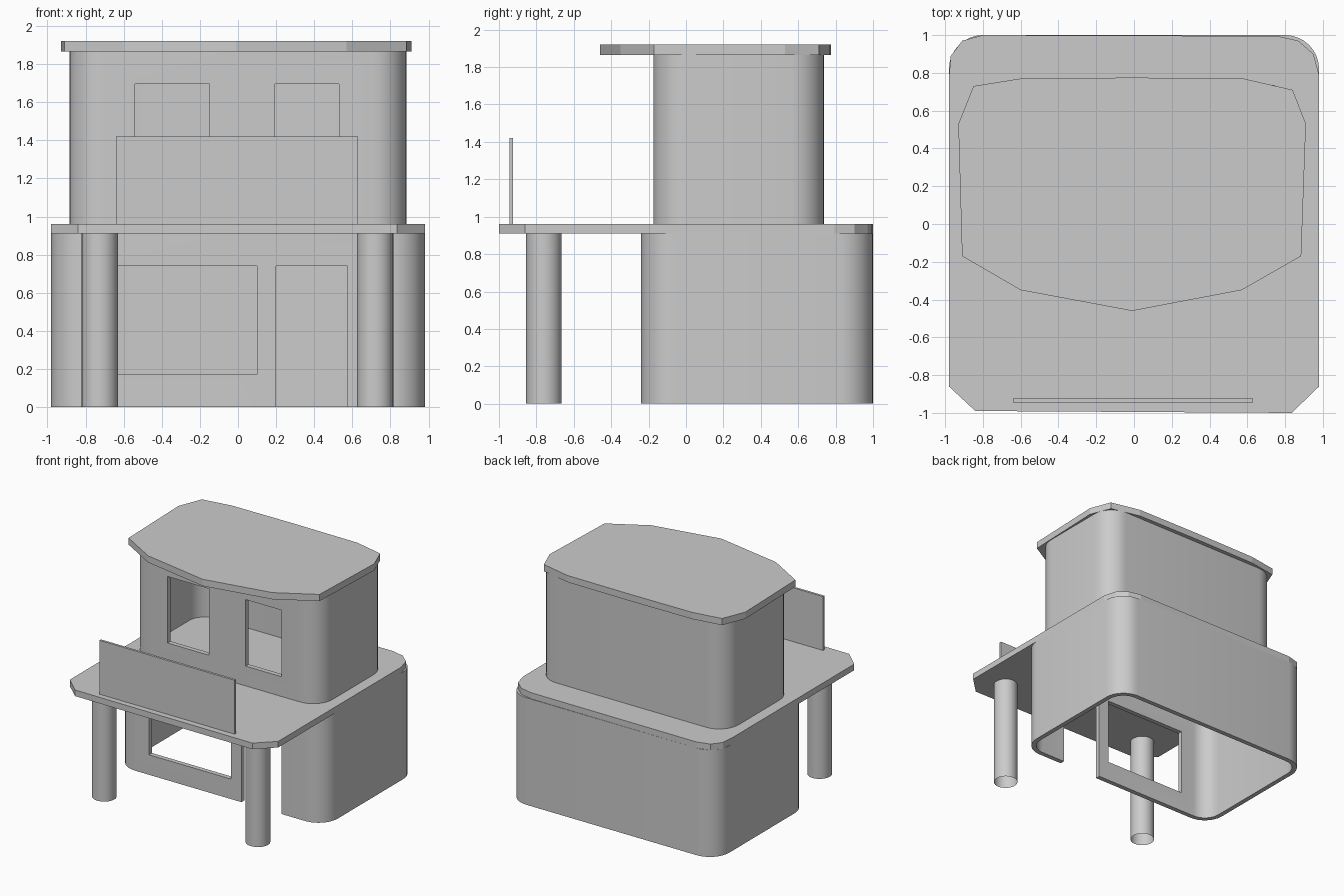
import bpy, bmesh, math

if "Cube" in bpy.data.objects:
    bpy.data.objects.remove(bpy.data.objects["Cube"])


def new_object(name, bm):
    bmesh.ops.recalc_face_normals(bm, faces=bm.faces)
    mesh = bpy.data.meshes.new(name)
    bm.to_mesh(mesh)
    bm.free()
    ob = bpy.data.objects.new(name, mesh)
    bpy.context.collection.objects.link(ob)
    return ob


def activate(ob):
    bpy.ops.object.select_all(action='DESELECT')
    ob.select_set(True)
    bpy.context.view_layer.objects.active = ob


def smooth(ob):
    activate(ob)
    bpy.ops.object.shade_smooth_by_angle(angle=math.radians(30))


def prism(name, outline, z0, z1):
    bm = bmesh.new()
    low = [bm.verts.new((x, y, z0)) for x, y in outline]
    top = [bm.verts.new((x, y, z1)) for x, y in outline]
    bm.faces.new(low)
    bm.faces.new(top)
    for i in range(len(low)):
        j = (i + 1) % len(low)
        bm.faces.new((low[i], low[j], top[j], top[i]))
    return new_object(name, bm)


def box(name, x0, x1, y0, y1, z0, z1):
    return prism(name, [(x0, y0), (x1, y0), (x1, y1), (x0, y1)], z0, z1)


def rounded_rect(x, y0, y1, r, n=8):
    pts = []
    corners = [(x - r, y1 - r), (r - x, y1 - r), (r - x, y0 + r), (x - r, y0 + r)]
    for k, (cx, cy) in enumerate(corners):
        for i in range(n + 1):
            a = math.pi / 2 * (k + i / n)
            pts.append((cx + r * math.cos(a), cy + r * math.sin(a)))
    return pts


def walls(name, x, y0, y1, r, z0, z1, openings, t=0.04):
    # Hollow rounded storey, open above and below
    outer = rounded_rect(x, y0, y1, r)
    inner = rounded_rect(x - t, y0 + t, y1 - t, r - t)
    bm = bmesh.new()
    rings = [[bm.verts.new((px, py, z)) for px, py in pts]
             for pts, z in ((outer, z0), (outer, z1), (inner, z1), (inner, z0))]
    n = len(outer)
    for k in range(4):
        a, b = rings[k], rings[(k + 1) % 4]
        for i in range(n):
            j = (i + 1) % n
            bm.faces.new((a[i], a[j], b[j], b[i]))
    ob = new_object(name, bm)
    # Openings through the front wall
    for ox0, ox1, oz0, oz1 in openings:
        cutter = box("cutter", ox0, ox1, y0 - 0.1, y0 + 0.1, oz0, oz1)
        cutter.hide_render = True
        activate(ob)
        mod = ob.modifiers.new("opening", 'BOOLEAN')
        mod.operation = 'DIFFERENCE'
        mod.solver = 'EXACT'
        mod.object = cutter
        bpy.ops.object.modifier_apply(modifier=mod.name)
        bpy.data.objects.remove(cutter)
    smooth(ob)
    return ob


# Ground floor with a window and a doorway
walls("ground_floor_walls", 0.98, -0.24, 1.0, 0.18, 0, 0.91,
      [(-0.67, 0.10, 0.17, 0.74), (0.20, 0.575, -0.1, 0.74)])

# Upper floor with two windows
walls("upper_floor_walls", 0.885, -0.175, 0.738, 0.18, 0.96, 1.865,
      [(-0.54, -0.15, 1.13, 1.695), (0.195, 0.53, 1.13, 1.695)])

# Terrace slab
prism("terrace_slab", [
    (0.98, -0.86), (0.98, 0.79), (0.95, 0.90), (0.87, 0.97), (0.76, 0.995),
    (-0.80, 1.0), (-0.91, 0.97), (-0.97, 0.89), (-0.98, 0.77),
    (-0.98, -0.86), (-0.84, -0.99), (0.835, -1.0)], 0.91, 0.962)

# Overhanging faceted roof
prism("roof", [
    (-0.93, 0.53), (-0.91, -0.17), (-0.60, -0.35), (-0.01, -0.46),
    (0.57, -0.35), (0.885, -0.17), (0.91, 0.53), (0.84, 0.71),
    (0.58, 0.77), (-0.01, 0.775), (-0.60, 0.77), (-0.85, 0.73)], 1.865, 1.922)

# Balcony front panel
box("balcony_panel", -0.64, 0.63, -0.945, -0.925, 0.96, 1.42)

# Pair of open-ended support columns
for side, x in (("left", -0.725), ("right", 0.72)):
    bm = bmesh.new()
    bmesh.ops.create_cone(bm, cap_ends=False, segments=32,
                          radius1=0.095, radius2=0.095, depth=0.91)
    bmesh.ops.translate(bm, verts=bm.verts, vec=(x, -0.76, 0.455))
    smooth(new_object(side + "_column", bm))
